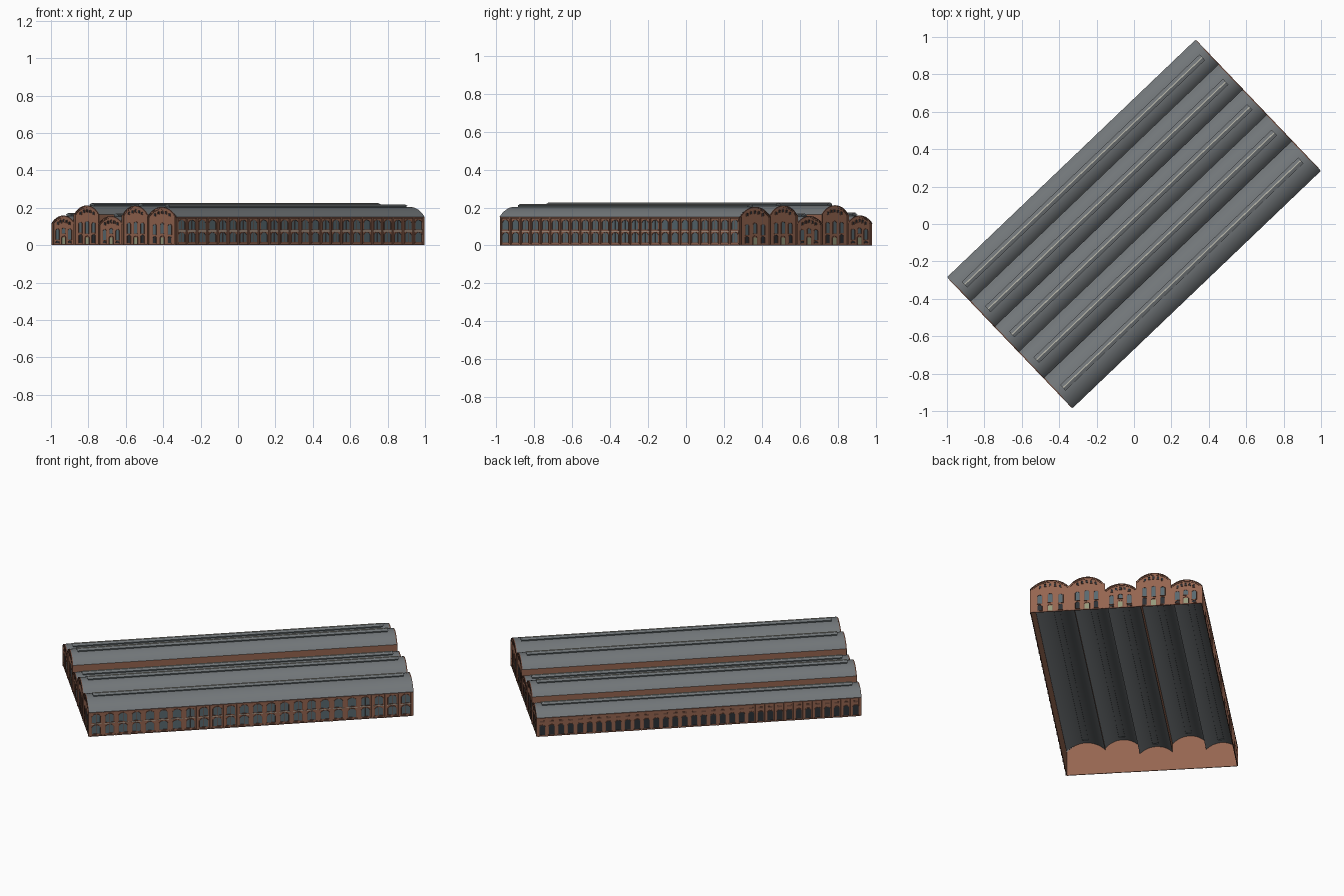
import bpy, bmesh, math

if "Cube" in bpy.data.objects:
    bpy.data.objects.remove(bpy.data.objects["Cube"])

ANGLE = math.radians(43.7)          # the hall sits diagonally on the grid
U, V = 0.914, 0.479                 # half length and half width of the wall shell
# five vaulted bays: v from, v to, eave height, crown height
BAYS = [(-V, -0.262, 0.150, 0.203), (-0.262, -0.068, 0.160, 0.210),
        (-0.068, 0.117, 0.112, 0.154), (0.117, 0.305, 0.164, 0.211),
        (0.305, V, 0.116, 0.157)]

COLOURS = {"brick": (0.30, 0.13, 0.08), "trim": (0.17, 0.075, 0.05), "roof": (0.17, 0.185, 0.195),
           "glass": (0.10, 0.14, 0.16), "dark_glass": (0.025, 0.03, 0.035),
           "door": (0.30, 0.32, 0.20), "pale": (0.5, 0.49, 0.42), "metal": (0.09, 0.11, 0.12)}
mats, parts = {}, {}
for key, c in COLOURS.items():
    mats[key] = bpy.data.materials.new(key)
    mats[key].diffuse_color = (*c, 1)


def part(name, mat):
    """Return the growing mesh for a named part."""
    if name not in parts:
        parts[name] = (bmesh.new(), mat)
    return parts[name][0]


def place(wall, a, z, d):
    """Wall coordinates (along, height, outward) to local 3D."""
    kind, s = wall
    return (s * (U + d), a, z) if kind == "end" else (a, s * (V + d), z)


def plate(bm, wall, pts, d):
    """Shallow solid with the given outline standing d proud of a wall."""
    lo = [bm.verts.new(place(wall, a, z, 0)) for a, z in pts]
    hi = [bm.verts.new(place(wall, a, z, d)) for a, z in pts]
    bm.faces.new(hi)
    for i in range(len(pts)):
        j = (i + 1) % len(pts)
        bm.faces.new((lo[i], lo[j], hi[j], hi[i]))


def band(bm, wall, inner, outer, d):
    """Raised strip between two matching outlines."""
    rings = [[bm.verts.new(place(wall, a, z, k)) for a, z in pts]
             for pts, k in ((inner, 0), (inner, d), (outer, d), (outer, 0))]
    for r in range(3):
        for i in range(len(inner) - 1):
            bm.faces.new((rings[r][i], rings[r][i + 1], rings[r + 1][i + 1], rings[r + 1][i]))
    for i in (0, -1):
        bm.faces.new([ring[i] for ring in rings])


def rect(a0, a1, z0, z1):
    return [(a0, z0), (a1, z0), (a1, z1), (a0, z1)]


def arc(a0, a1, eave, crown, n=16):
    """Segmental arch from a0 to a1."""
    h, rise = (a1 - a0) / 2, crown - eave
    r = (h * h + rise * rise) / (2 * rise)
    t = math.asin(min(1, h / r))
    return [((a0 + a1) / 2 + r * math.sin(t * (2 * i / n - 1)),
             crown - r + r * math.cos(t * (2 * i / n - 1))) for i in range(n + 1)]


def arched(a, w, z0, z1, n=6):
    """Arched opening outline, left foot over the crown to right foot."""
    return [(a - w / 2, z0)] + arc(a - w / 2, a + w / 2, z1 - w * 0.3, z1, n) + [(a + w / 2, z0)]


def window(wall, a, w, z0, z1, glass="glass", frame=0.003):
    plate(part(glass + "_windows", glass), wall, arched(a, w, z0, z1), 0.001)
    band(part("window_surrounds", "trim"), wall, arched(a, w, z0, z1),
         arched(a, w + 2 * frame, z0, z1 + frame), 0.003)
    plate(part("window_sills", "trim"), wall,
          rect(a - w / 2 - frame, a + w / 2 + frame, z0 - 0.003, z0), 0.004)


def sweep(bm, pts, u0, u1, cap=False):
    """Extrude a (v, z) profile along the hall."""
    rows = [[bm.verts.new((u, a, z)) for a, z in pts] for u in (u0, u1)]
    for i in range(len(pts) - 1):
        bm.faces.new((rows[0][i], rows[1][i], rows[1][i + 1], rows[0][i + 1]))
    if cap:
        bm.faces.new(rows[0])
        bm.faces.new(rows[1])


# vaulted roofs with ridge skylights
for a0, a1, eave, crown in BAYS:
    c = (a0 + a1) / 2
    e0 = a0 - 0.006 if a0 == -V else a0
    e1 = a1 + 0.006 if a1 == V else a1
    sweep(part("vaulted_roofs", "roof"), arc(e0, e1, eave, crown), -U - 0.003, U + 0.003)
    sweep(part("ridge_vent_sides", "metal"),
          [(c - 0.017, crown - 0.004), (c - 0.017, crown + 0.007),
           (c + 0.017, crown + 0.007), (c + 0.017, crown - 0.004)], -0.876, 0.876, True)
    sweep(part("ridge_vent_roofs", "roof"),
          [(c - 0.021, crown + 0.007), (c, crown + 0.014), (c + 0.021, crown + 0.007)],
          -0.88, 0.88, True)
    sweep(part("ridge_caps", "pale"),
          [(c - 0.003, crown + 0.012), (c - 0.003, crown + 0.0155),
           (c + 0.003, crown + 0.0155), (c + 0.003, crown + 0.012)], -0.88, 0.88, True)

# brick strips where a higher bay rises above its neighbour
for p, q in zip(BAYS, BAYS[1:]):
    sweep(part("clerestory_walls", "brick"), [(p[1], p[2]), (p[1], q[2])], -U, U)

# gabled end walls, same on both ends
for s in (-1, 1):
    wall = ("end", s)
    for a0, a1, eave, crown in BAYS:
        c, w = (a0 + a1) / 2, a1 - a0
        top = arc(a0, a1, eave, crown)
        bm = part("end_walls", "brick")
        bm.faces.new([bm.verts.new(place(wall, a, z, 0)) for a, z in [(a0, 0)] + top + [(a1, 0)]])
        # arched cornice in two steps
        trim = part("gable_cornices", "trim")
        band(trim, wall, [(a, z - 0.005) for a, z in top], [(a, z + 0.001) for a, z in top], 0.006)
        band(part("gable_arch_bands", "brick"), wall, [(a, z - 0.011) for a, z in top],
             [(a, z - 0.005) for a, z in top], 0.003)
        # door with surround and fanlight
        plate(part("doors", "door"), wall, rect(c - 0.013, c + 0.013, 0, 0.042), 0.001)
        band(part("door_surrounds", "trim"), wall, arched(c, 0.026, 0, 0.048),
             arched(c, 0.034, 0, 0.052), 0.003)
        # tall windows
        z1 = eave * 0.74
        for k in (-0.27, 0.27):
            window(wall, c + k * w, 0.024, z1 - 0.055, z1)
            window(wall, c + k * w, 0.024, 0.012, max(0.024, z1 - 0.064), "dark_glass", 0.002)
        window(wall, c, 0.024, 0.062, z1 + 0.006)
        # stepped row of small gable windows
        for k in (-2, -1, 0, 1, 2):
            zc = crown - 0.026 - 0.0032 * k * k
            window(wall, c + k * w * 0.13, 0.011, zc - 0.008, zc + 0.006, "dark_glass", 0.002)
        plate(part("string_courses", "trim"), wall, rect(a0, a1, 0, 0.006), 0.004)
    # piers between bays
    heights = [BAYS[0][2]] + [max(p[2], q[2]) for p, q in zip(BAYS, BAYS[1:])] + [BAYS[-1][2]]
    for a, h in zip([b[0] for b in BAYS] + [V], heights):
        a = max(-V + 0.005, min(V - 0.005, a))
        plate(part("end_piers", "brick"), wall, rect(a - 0.005, a + 0.005, 0, h), 0.006)

# long walls: tall glazed side and low arcaded side
for s, h, n in ((-1, BAYS[0][2], 24), (1, BAYS[-1][2], 34)):
    wall = ("side", s)
    bm = part("side_walls", "brick")
    bm.faces.new([bm.verts.new(place(wall, a, z, 0)) for a, z in rect(-U, U, 0, h)])
    plate(part("side_cornices", "trim"), wall, rect(-U, U, h - 0.007, h), 0.006)
    plate(part("side_plinths", "trim"), wall, rect(-U, U, 0, 0.007), 0.004)
    step = 2 * U / n
    for i in range(n + 1):
        a = max(-U + 0.005, min(U - 0.005, -U + i * step))
        plate(part("side_pilasters", "brick"), wall, rect(a - 0.005, a + 0.005, 0, h), 0.006)
        if i == n:
            break
        m = -U + (i + 0.5) * step
        if s < 0:
            window(wall, m, 0.046, 0.016, 0.068)
            window(wall, m, 0.046, 0.083, 0.134)
            for z0, z1 in ((0.016, 0.067), (0.083, 0.133)):    # glazing bars
                plate(part("glazing_bars", "trim"), wall, rect(m - 0.001, m + 0.001, z0, z1), 0.002)
            plate(part("floor_bands", "pale"), wall, rect(m - 0.03, m + 0.03, 0.074, 0.077), 0.002)
        else:
            window(wall, m, 0.030, 0.008, 0.068, "dark_glass")
            plate(part("frieze_panels", "trim"), wall, rect(m - 0.012, m + 0.012, 0.085, 0.095), 0.002)

# turn the meshes into objects
for name, (bm, mat) in parts.items():
    bmesh.ops.recalc_face_normals(bm, faces=bm.faces)
    me = bpy.data.meshes.new(name)
    bm.to_mesh(me)
    bm.free()
    me.materials.append(mats[mat])
    ob = bpy.data.objects.new(name, me)
    ob.rotation_euler.z = ANGLE
    bpy.context.collection.objects.link(ob)
    if name == "vaulted_roofs":
        bpy.context.view_layer.objects.active = ob
        ob.select_set(True)
        bpy.ops.object.shade_smooth_by_angle()

for m in bpy.data.materials:
    if m.users and not m.is_grease_pencil:
        m.use_nodes = True
        m.node_tree.nodes["Principled BSDF"].inputs["Base Color"].default_value = m.diffuse_color
